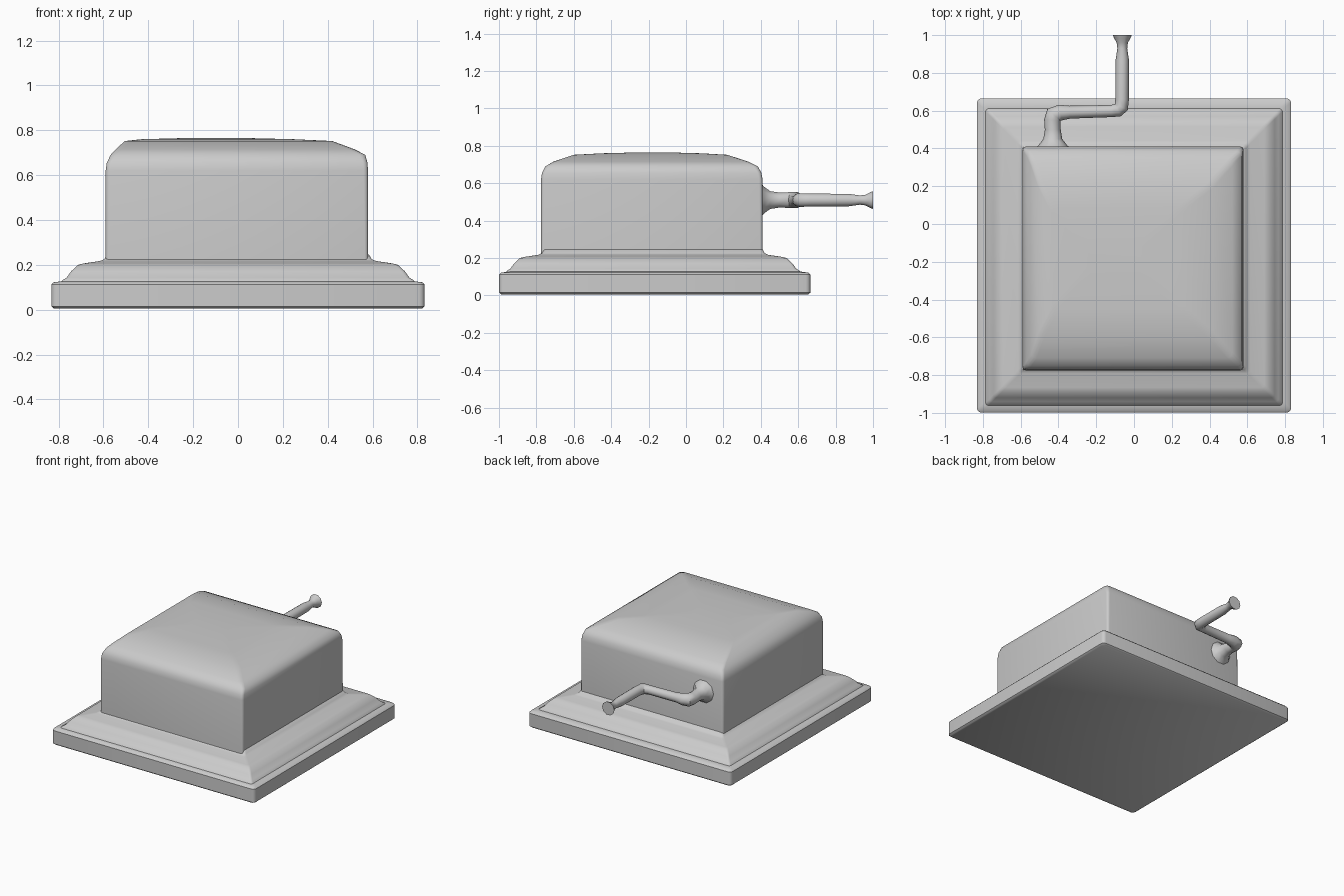
import bpy, bmesh, math

if "Cube" in bpy.data.objects:
    bpy.data.objects.remove(bpy.data.objects["Cube"])


def finish(obj, angle):
    bpy.ops.object.select_all(action='DESELECT')
    obj.select_set(True)
    bpy.context.view_layer.objects.active = obj
    bpy.ops.object.shade_smooth_by_angle(angle=math.radians(angle))


def loft(name, rings, angle=40):
    """Stack rounded rectangles (x0, x1, y0, y1, z, corner radius)."""
    bm = bmesh.new()
    loops = []
    for x0, x1, y0, y1, z, r in rings:
        loop = []
        corners = ((x1 - r, y1 - r), (x0 + r, y1 - r), (x0 + r, y0 + r), (x1 - r, y0 + r))
        for q, (cx, cy) in enumerate(corners):
            for k in range(4):
                a = (q + k / 3) * math.pi / 2
                loop.append(bm.verts.new((cx + r * math.cos(a), cy + r * math.sin(a), z)))
        loops.append(loop)
    for lo, hi in zip(loops, loops[1:]):
        for i in range(len(lo)):
            j = (i + 1) % len(lo)
            bm.faces.new((lo[i], lo[j], hi[j], hi[i]))
    bm.faces.new(loops[0][::-1])
    bm.faces.new(loops[-1])
    mesh = bpy.data.meshes.new(name)
    bm.to_mesh(mesh)
    bm.free()
    obj = bpy.data.objects.new(name, mesh)
    bpy.context.collection.objects.link(obj)
    finish(obj, angle)
    return obj


def square(half, z, r, cy=-0.167):
    return (-half, half, cy - half, cy + half, z, r)


# Flat base plate with softened edges
loft("base_plate", [square(0.82, 0.005, 0.02), square(0.832, 0.015, 0.025),
                    square(0.832, 0.112, 0.025), square(0.822, 0.122, 0.02),
                    square(0.785, 0.127, 0.015)])

# Moulded skirt stepping up to the box
loft("skirt", [square(h, z, 0.015, -0.175) for h, z in
               ((0.79, 0.11), (0.785, 0.13), (0.765, 0.142), (0.745, 0.17),
                (0.715, 0.199), (0.69, 0.206), (0.615, 0.217), (0.595, 0.226),
                (0.585, 0.245))], 60)

# Box with shallow domed lid
loft("box", [(-0.59, 0.58, -0.775, 0.41, 0.20, 0.015),
             (-0.59, 0.58, -0.775, 0.41, 0.62, 0.02),
             (-0.585, 0.577, -0.77, 0.403, 0.655, 0.02),
             (-0.568, 0.568, -0.752, 0.385, 0.690, 0.025),
             (-0.545, 0.52, -0.71, 0.335, 0.715, 0.03),
             (-0.505, 0.42, -0.60, 0.22, 0.752, 0.03),
             (-0.43, 0.25, -0.45, 0.08, 0.760, 0.03),
             (-0.25, 0.05, -0.25, -0.10, 0.765, 0.03)], 60)

# Crank: swept tube (x, y, radius) flaring at the box and at the grip end
path = [(-0.43, 0.395, 0.10), (-0.43, 0.418, 0.075), (-0.43, 0.45, 0.05),
        (-0.43, 0.50, 0.042), (-0.432, 0.55, 0.044), (-0.425, 0.578, 0.046),
        (-0.39, 0.59, 0.042), (-0.34, 0.592, 0.034), (-0.12, 0.598, 0.032),
        (-0.085, 0.603, 0.036), (-0.067, 0.62, 0.038), (-0.063, 0.66, 0.036),
        (-0.062, 0.87, 0.035), (-0.062, 0.93, 0.026), (-0.062, 0.96, 0.03),
        (-0.062, 0.985, 0.044), (-0.062, 1.0, 0.05)]
curve = bpy.data.curves.new("crank_handle", 'CURVE')
curve.dimensions = '3D'
curve.bevel_depth = 1.0
curve.bevel_resolution = 3
curve.use_fill_caps = True
spline = curve.splines.new('POLY')
spline.points.add(len(path) - 1)
for p, (x, y, r) in zip(spline.points, path):
    p.co = (x, y, 0.51, 1)
    p.radius = r
crank = bpy.data.objects.new("crank_handle", curve)
bpy.context.collection.objects.link(crank)
bpy.ops.object.select_all(action='DESELECT')
crank.select_set(True)
bpy.context.view_layer.objects.active = crank
bpy.ops.object.convert(target='MESH')
finish(bpy.context.view_layer.objects.active, 50)
